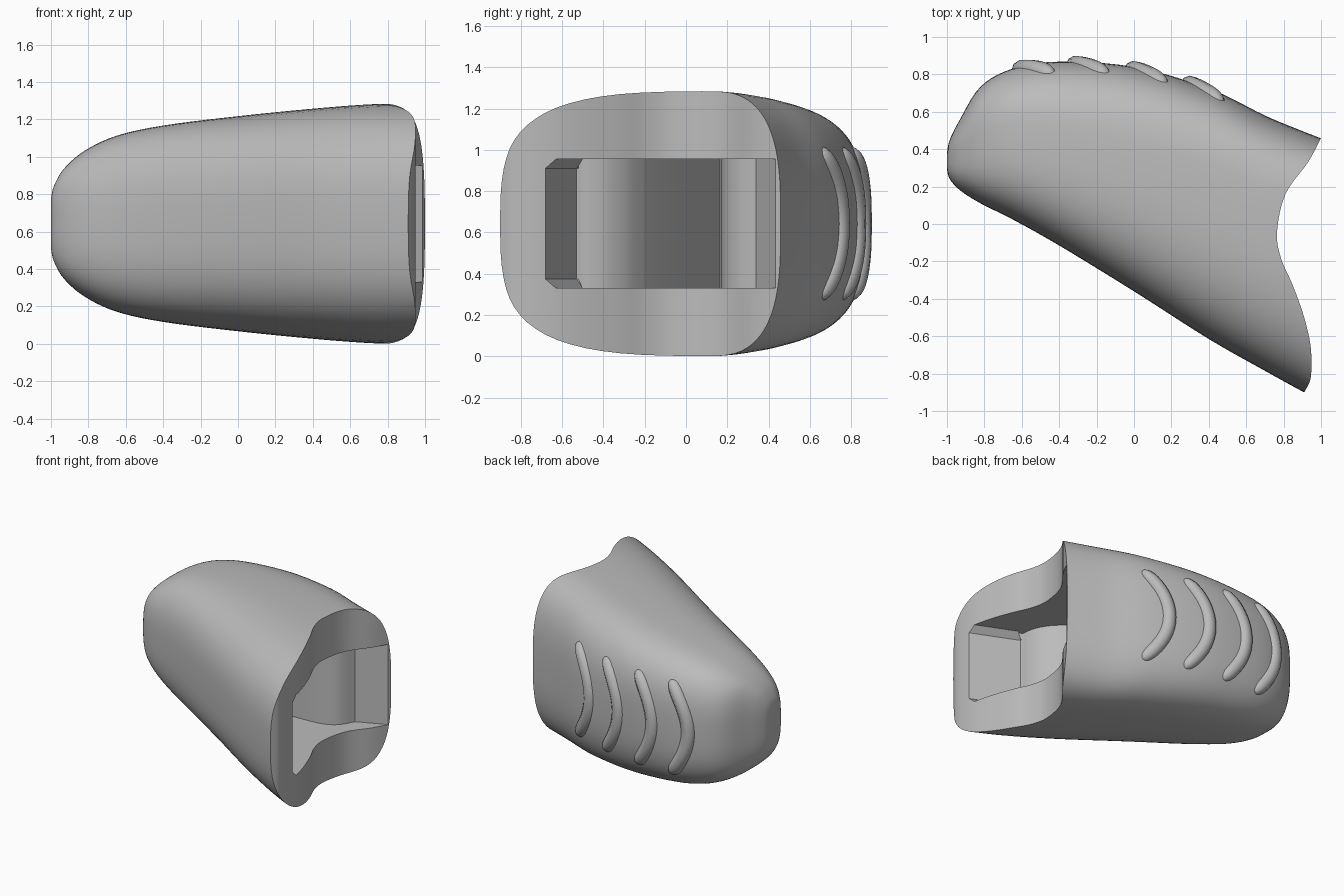
import bpy, bmesh, math
from mathutils import Vector

cube = bpy.data.objects.get("Cube")
if cube:
    bpy.data.objects.remove(cube, do_unlink=True)

MID = 0.6425          # height of the mirror plane
POWER = 3.0           # squareness of the cross-section

grey = bpy.data.materials.new("plain_grey")
grey.use_nodes = True
grey.diffuse_color = (0.5, 0.5, 0.5, 1)
grey.node_tree.nodes["Principled BSDF"].inputs["Base Color"].default_value = (0.5, 0.5, 0.5, 1)


def spline(points, t):
    """Catmull-Rom value at t, counted in points."""
    last = len(points) - 1
    i = min(int(t), last - 1)
    f = t - i
    a, b, c, d = (Vector(points[max(0, min(last, k))]) for k in (i - 1, i, i + 1, i + 2))
    return 0.5 * (2 * b + (c - a) * f + (2 * a - 5 * b + 4 * c - d) * f**2
                  + (3 * b - a - 3 * c + d) * f**3)


def smooth_path(points, steps=6):
    n = (len(points) - 1) * steps
    return [spline(points, k / steps) for k in range(n + 1)]


def add_object(name, bm):
    bmesh.ops.recalc_face_normals(bm, faces=bm.faces)
    mesh = bpy.data.meshes.new(name)
    bm.to_mesh(mesh)
    bm.free()
    obj = bpy.data.objects.new(name, mesh)
    bpy.context.collection.objects.link(obj)
    obj.data.materials.append(grey)
    return obj


def select_only(obj):
    bpy.ops.object.select_all(action='DESELECT')
    obj.select_set(True)
    bpy.context.view_layer.objects.active = obj


def prism(outline, low, high):
    bm = bmesh.new()
    base = bm.faces.new([bm.verts.new((p[0], p[1], low)) for p in outline])
    top = bmesh.ops.extrude_face_region(bm, geom=[base])["geom"]
    bmesh.ops.translate(bm, vec=(0, 0, high - low),
                        verts=[g for g in top if isinstance(g, bmesh.types.BMVert)])
    return bm


def cut(obj, cutter):
    cutter.hide_render = True
    mod = obj.modifiers.new("cut", 'BOOLEAN')
    mod.operation = 'DIFFERENCE'
    mod.solver = 'EXACT'
    mod.object = cutter
    select_only(obj)
    bpy.ops.object.modifier_apply(modifier=mod.name)
    bpy.data.objects.remove(cutter, do_unlink=True)


# Body stations: x, front y, back y, half height
stations = [
    (-1.0, 0.29, 0.38, 0.13), (-0.985, 0.24, 0.45, 0.2), (-0.93, 0.18, 0.56, 0.295),
    (-0.82, 0.11, 0.735, 0.39), (-0.65, 0.025, 0.83, 0.47), (-0.4, -0.115, 0.868, 0.525),
    (0, -0.36, 0.84, 0.575), (0.4, -0.615, 0.725, 0.615), (0.7, -0.785, 0.58, 0.638),
    (0.9, -0.895, 0.497, 0.6425), (1.1, -1.0, 0.42, 0.6425)]


def crown(s):
    """Y of the highest line of a section."""
    return s[1] + (s[2] - s[1]) * (0.5 + 0.09 * (s[0] + 1))


def section(s, count=72):
    mid = crown(s)
    ring = []
    for k in range(count):
        a = math.tau * k / count
        c, n = math.cos(a), math.sin(a)
        half = s[2] - mid if c > 0 else mid - s[1]
        y = mid + half * math.copysign(abs(c) ** (2 / POWER), c)
        z = MID + s[3] * math.copysign(abs(n) ** (2 / POWER), n)
        ring.append((s[0], y, z))
    return ring


# Body shell lofted from nose to open end
bm = bmesh.new()
rings = [[bm.verts.new(p) for p in section(s)] for s in smooth_path(stations, 5)]
for a, b in zip(rings, rings[1:]):
    for k in range(len(a)):
        j = (k + 1) % len(a)
        bm.faces.new((a[k], a[j], b[j], b[k]))
bm.faces.new(rings[0])
bm.faces.new(rings[-1])
body = add_object("body", bm)

# Wavy end face
end_curve = [(1.05, 0.56), (1.0, 0.46), (0.93, 0.33), (0.81, 0.16), (0.765, -0.04),
             (0.785, -0.18), (0.85, -0.33), (0.91, -0.5), (0.945, -0.66),
             (0.945, -0.82), (0.91, -0.9), (0.86, -1.0)]
outline = smooth_path(end_curve) + [(1.5, -1.3), (1.5, 0.9)]
cut(body, add_object("end_cutter", prism(outline, -0.5, 2)))

# Deep pocket with a rounded shoulder and a curved far wall
far_wall = smooth_path([(0.77, 0.34), (0.7, 0.23), (0.58, 0.175), (0.35, 0.16)])
shoulder = smooth_path([(0.42, -0.2), (0.51, -0.28), (0.57, -0.37), (0.595, -0.45), (0.6, -0.53)])
outline = [(1.3, 0.57)] + far_wall + [(-0.25, 0.16)] + shoulder + [(1.3, -0.835)]
bm = prism(outline, 0.33, 0.955)
edges = [e for e in bm.edges
         if all(v.co.y < -0.52 for v in e.verts)
         and abs(e.verts[0].co.z - e.verts[1].co.z) < 0.01]
bmesh.ops.bevel(bm, geom=edges, offset=0.045, segments=1, affect='EDGES')
cut(body, add_object("pocket_cutter", bm))
select_only(body)
bpy.ops.object.shade_smooth_by_angle(angle=math.radians(32))


def back_surface(x, z):
    """Y of the body's back at a given x and z."""
    low, high = 0.0, len(stations) - 1.0
    for _ in range(30):
        t = (low + high) / 2
        if spline(stations, t)[0] < x:
            low = t
        else:
            high = t
    s = spline(stations, low)
    mid = crown(s)
    u = min(1, abs(z - MID) / s[3])
    return mid + (s[2] - mid) * (1 - u**POWER) ** (1 / POWER)


# Four curved grip ribs across the back
for number, x0 in enumerate((-0.6, -0.31, 0.0, 0.3), 1):
    curve = bpy.data.curves.new(f"grip_rib_{number}", 'CURVE')
    curve.dimensions = '3D'
    curve.bevel_depth = 0.055
    curve.bevel_resolution = 3
    curve.use_fill_caps = True
    path = curve.splines.new('POLY')
    path.points.add(28)
    for k, p in enumerate(path.points):
        t = -math.cos(math.pi * k / 28)
        x, z = x0 + 0.17 * t * t, MID + 0.36 * t
        p.co = (x, back_surface(x, z) - 0.022, z, 1)
        p.radius = max(0.05, 1 - abs(t) ** 12) ** 0.5
    curve.materials.append(grey)
    rib = bpy.data.objects.new(curve.name, curve)
    bpy.context.collection.objects.link(rib)
    select_only(rib)
    bpy.ops.object.convert(target='MESH')
    bpy.ops.object.shade_smooth_by_angle(angle=math.radians(40))
